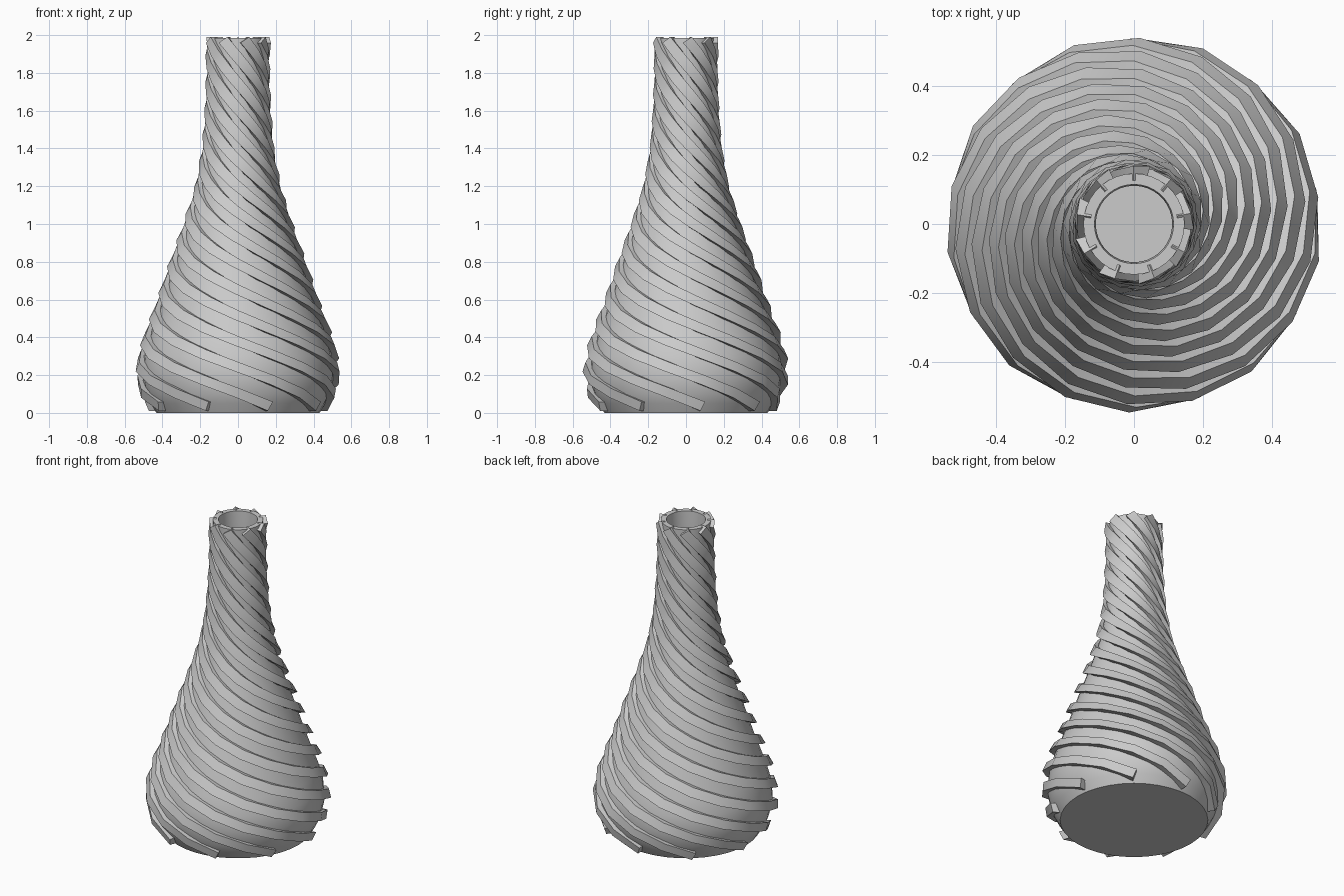
import bpy, bmesh, math

cube = bpy.data.objects.get("Cube")
if cube:
    bpy.data.objects.remove(cube)

# Outer wall as (height, radius)
PROFILE = [(0, .432), (.05, .462), (.1, .487), (.2, .508), (.3, .498), (.4, .47),
           (.6, .397), (.8, .332), (1, .262), (1.2, .2), (1.4, .165),
           (1.6, .15), (1.8, .143), (1.985, .147)]
RIDGES, STEPS, SIDES = 9, 28, 36
TWIST = math.radians(568)
START = math.radians(10.5)
WALL = .032

clay = bpy.data.materials.new("grey clay")
clay.use_nodes = True
GREY = (.6, .6, .6, 1)
clay.diffuse_color = GREY
clay.node_tree.nodes["Principled BSDF"].inputs["Base Color"].default_value = GREY


def radius(z):
    for (z0, r0), (z1, r1) in zip(PROFILE, PROFILE[1:]):
        if z <= z1:
            return r0 + (r1 - r0) * (z - z0) / (z1 - z0)
    return PROFILE[-1][1]


def finish(bm, name, angle):
    bmesh.ops.recalc_face_normals(bm, faces=bm.faces)
    mesh = bpy.data.meshes.new(name)
    bm.to_mesh(mesh)
    bm.free()
    obj = bpy.data.objects.new(name, mesh)
    bpy.context.collection.objects.link(obj)
    mesh.materials.append(clay)
    bpy.ops.object.select_all(action='DESELECT')
    obj.select_set(True)
    bpy.context.view_layer.objects.active = obj
    bpy.ops.object.shade_smooth_by_angle(angle=math.radians(angle))
    return obj


def bridge(bm, a, b):
    n = len(a)
    for i in range(n):
        bm.faces.new((a[i], a[(i + 1) % n], b[(i + 1) % n], b[i]))


# Hollow body: outer wall up, over the rim, inner wall down to the floor
bm = bmesh.new()
inner = [(max(z, WALL), r - WALL) for z, r in reversed(PROFILE) if z != .05]
rings = []
for z, r in PROFILE + inner:
    rings.append([bm.verts.new((r * math.cos(math.tau * i / SIDES),
                                r * math.sin(math.tau * i / SIDES), z)) for i in range(SIDES)])
for low, high in zip(rings, rings[1:]):
    bridge(bm, low, high)
bm.faces.new(rings[0])
bm.faces.new(rings[-1])
finish(bm, "vase_body", 30)

# Spiral ridges: a bar section swept up the wall, thinner towards the neck
bm = bmesh.new()
for k in range(RIDGES):
    sections = []
    for s in range(STEPS + 1):
        t = s / STEPS
        z = .035 + t * 1.94
        a = START + k * math.tau / RIDGES - TWIST * t
        r = radius(z)
        out = .022 + .02 * min(1, r / .45)
        slope = TWIST * r / 1.94
        # step across the ridge, within the wall surface
        half = .026
        across = half / math.hypot(1, 1 / slope)
        up = across
        along = across / slope
        ring = []
        for side, depth in ((-1, -.02), (1, -.02), (1, out * .75), (-1, out)):
            zz = min(2, max(0, z + side * up))
            aa = a + side * along / r
            rr = radius(zz) + depth
            ring.append(bm.verts.new((rr * math.cos(aa), rr * math.sin(aa), zz)))
        sections.append(ring)
    for low, high in zip(sections, sections[1:]):
        bridge(bm, low, high)
    bm.faces.new(sections[0])
    bm.faces.new(sections[-1])
finish(bm, "spiral_ridges", 25)
